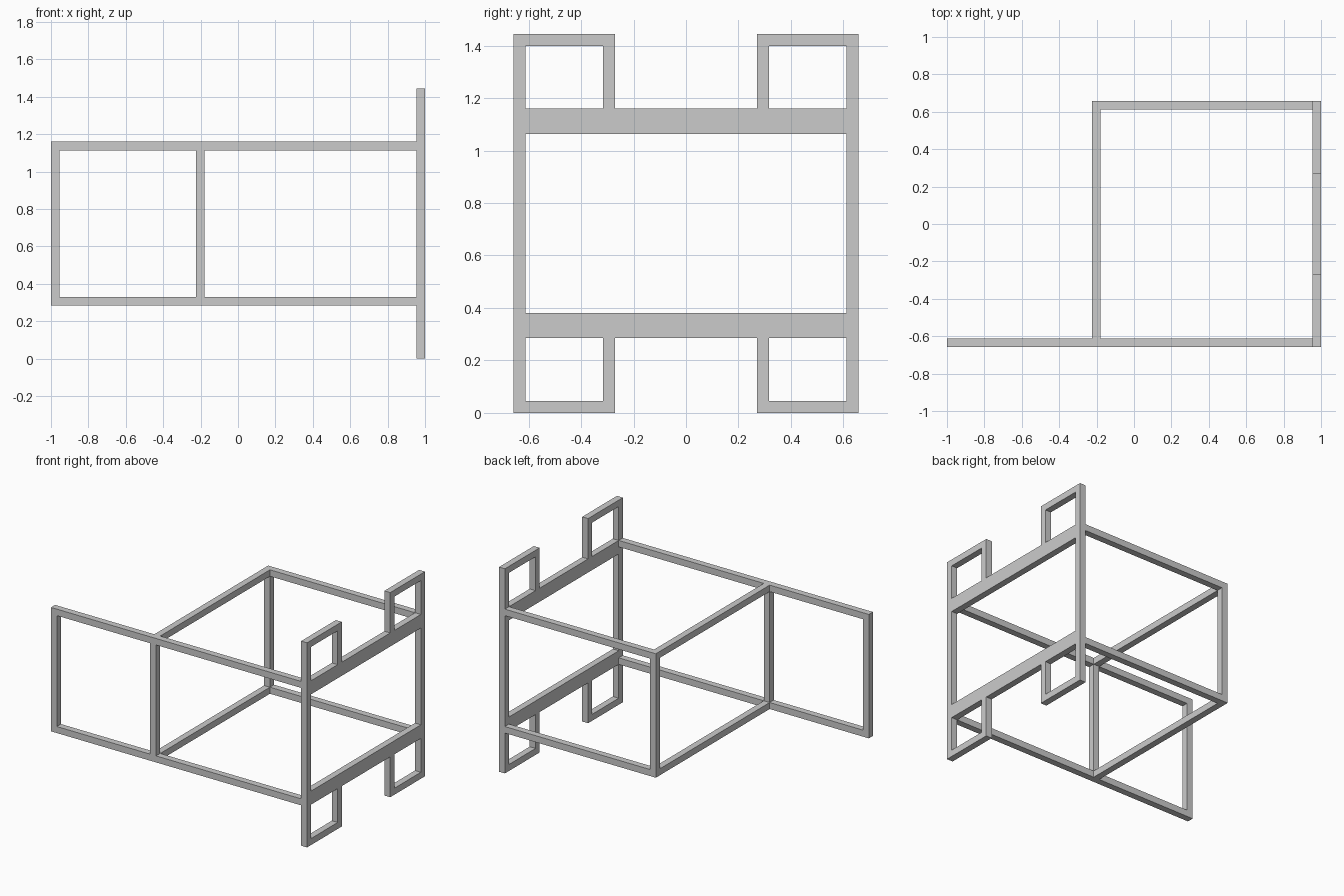
import bpy
import bmesh
from mathutils import Vector

cube = bpy.data.objects.get("Cube")
if cube:
    bpy.data.objects.remove(cube, do_unlink=True)

grey = bpy.data.materials.new("plain_grey")
grey.use_nodes = True
grey.diffuse_color = (0.6, 0.6, 0.6, 1)
grey.node_tree.nodes["Principled BSDF"].inputs["Base Color"].default_value = grey.diffuse_color

T = 0.046            # square tube thickness
X, Y, H = 1.0, 0.658, 1.445
LOW, HIGH = 0.285, 1.16   # bottom and top of the main box
BAND = 0.096         # height of the wide cross boards
MID = -0.225         # outer side of the rear-corner posts
LOOP = 0.27          # inner side of the hook and foot loops


def bar(name, x, y, z):
    """Square-edged bar from (min, max) ranges on each axis."""
    lo, hi = (Vector(p) for p in zip(x, y, z))
    bm = bmesh.new()
    bmesh.ops.create_cube(bm, size=1)
    for v in bm.verts:
        v.co = Vector((hi if c > 0 else lo)[i] for i, c in enumerate(v.co))
    mesh = bpy.data.meshes.new(name)
    bm.to_mesh(mesh)
    bm.free()
    mesh.materials.append(grey)
    obj = bpy.data.objects.new(name, mesh)
    bpy.context.collection.objects.link(obj)


def mirrored(a, b, s):
    return tuple(sorted((a * s, b * s)))


face = (X - T, X)
inside = (T - Y, Y - T)
mid = (MID, MID + T)

# End frame: wide boards between the tall posts
bar("lower_board", face, inside, (LOW, LOW + BAND))
bar("upper_board", face, inside, (HIGH - BAND, HIGH))

for side, s in (("front", -1), ("back", 1)):
    outer = mirrored(Y - T, Y, s)
    inner = mirrored(LOOP, LOOP + T, s)
    span = mirrored(LOOP, Y - T, s)
    # Tall post with a small loop at each end
    bar(side + "_tall_post", face, outer, (0, H))
    bar(side + "_foot_bar", face, span, (0, T))
    bar(side + "_foot_upright", face, inner, (T, LOW))
    bar(side + "_top_bar", face, span, (H - T, H))
    bar(side + "_top_upright", face, inner, (HIGH, H - T))
    # Post at the far corner of the box
    bar(side + "_corner_post", mid, outer, (LOW + T, HIGH - T))

# Long rails and cross rails; the front rails run on to the wing
for level, z in (("lower", (LOW, LOW + T)), ("upper", (HIGH - T, HIGH))):
    bar(level + "_front_rail", (-X, X - T), (-Y, T - Y), z)
    bar(level + "_back_rail", (MID, X - T), (Y - T, Y), z)
    bar(level + "_cross_rail", mid, inside, z)

# Wing end post
bar("wing_post", (-X, T - X), (-Y, T - Y), (LOW + T, HIGH - T))
